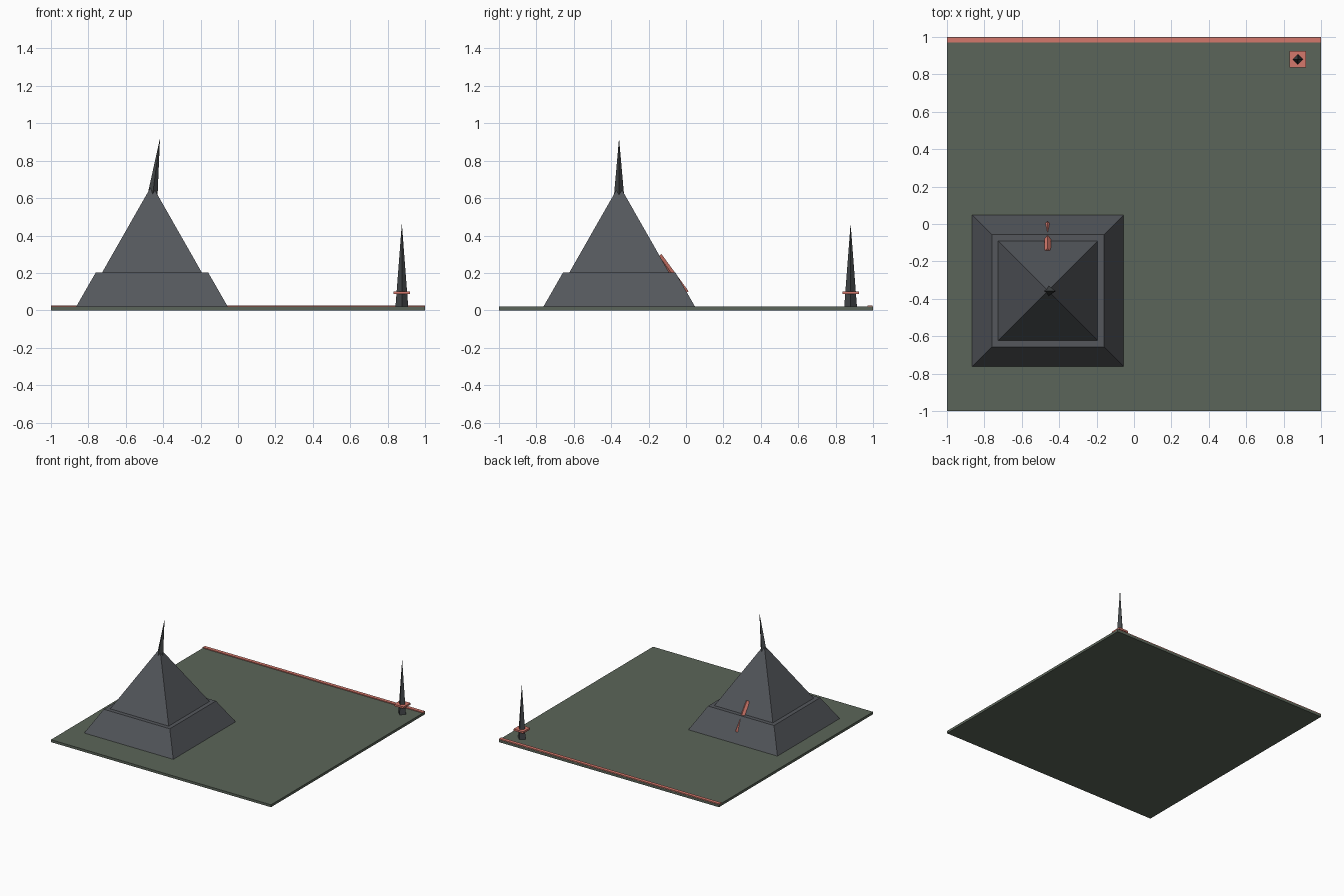
import bpy
import bmesh
from mathutils import Vector

if "Cube" in bpy.data.objects:
    bpy.data.objects.remove(bpy.data.objects["Cube"])


def material(name, rgb):
    m = bpy.data.materials.new(name)
    m.diffuse_color = (*rgb, 1)
    m.use_nodes = True
    m.node_tree.nodes["Principled BSDF"].inputs["Base Color"].default_value = m.diffuse_color
    return m


GREEN = material("moss green", (0.105, 0.130, 0.100))
GREY = material("slate grey", (0.089, 0.095, 0.107))
DARK = material("dark slate", (0.058, 0.064, 0.068))
RED = material("coral red", (0.66, 0.19, 0.15))


def finish(name, bm, mat):
    bmesh.ops.recalc_face_normals(bm, faces=bm.faces)
    mesh = bpy.data.meshes.new(name)
    bm.to_mesh(mesh)
    bm.free()
    mesh.materials.append(mat)
    obj = bpy.data.objects.new(name, mesh)
    bpy.context.collection.objects.link(obj)
    return obj


def box(name, lo, hi, mat):
    lo, hi = Vector(lo), Vector(hi)
    bm = bmesh.new()
    bmesh.ops.create_cube(bm, size=1)
    bmesh.ops.scale(bm, vec=hi - lo, verts=bm.verts)
    bmesh.ops.translate(bm, vec=(lo + hi) / 2, verts=bm.verts)
    return finish(name, bm, mat)


def stepped_pyramid(name, cx, cy, rings, mat):
    """Stack of square rings (half width, z); half width 0 closes to an apex."""
    bm = bmesh.new()
    prev = None
    for h, z in rings:
        if h == 0:
            tip = bm.verts.new((cx, cy, z))
            for i in range(4):
                bm.faces.new((prev[i], prev[(i + 1) % 4], tip))
            break
        ring = [bm.verts.new((cx + sx * h, cy + sy * h, z))
                for sx, sy in ((-1, -1), (1, -1), (1, 1), (-1, 1))]
        if prev is None:
            bm.faces.new(ring[::-1])
        else:
            for i in range(4):
                j = (i + 1) % 4
                bm.faces.new((prev[i], prev[j], ring[j], ring[i]))
        prev = ring
    return finish(name, bm, mat)


def spike(name, start, end, r1, r2, mat):
    """Four-sided spike or rod with a diamond section between two points."""
    start, end = Vector(start), Vector(end)
    axis = end - start
    bm = bmesh.new()
    bmesh.ops.create_cone(bm, cap_ends=True, segments=4, radius1=r1,
                          radius2=r2, depth=axis.length)
    bmesh.ops.remove_doubles(bm, verts=bm.verts, dist=1e-5)
    obj = finish(name, bm, mat)
    obj.rotation_mode = 'QUATERNION'
    obj.rotation_quaternion = Vector((0, 0, 1)).rotation_difference(axis)
    obj.location = (start + end) / 2
    return obj


# ground slab and the painted strip along its back edge
box("ground_slab", (-1, -1, 0), (1, 1, 0.02), GREEN)
box("back_strip", (-1, 0.97, 0.016), (1, 0.998, 0.027), RED)

# large stepped pyramid with a leaning spire
stepped_pyramid("pyramid", -0.46, -0.357,
                [(0.405, 0.02), (0.30, 0.203), (0.266, 0.203), (0, 0.67)], GREY)
spike("leaning_spire", (-0.457, -0.358, 0.615), (-0.417, -0.358, 0.92),
      0.027, 0, DARK)

# rod lying on the back slope
spike("slope_rod", (-0.462, -0.145, 0.291), (-0.462, 0.0, 0.092),
      0.017, 0.017, RED)

# small corner obelisk with its collar
spike("obelisk", (0.876, 0.88, 0.02), (0.876, 0.88, 0.465), 0.034, 0, DARK)
box("obelisk_collar", (0.832, 0.836, 0.086), (0.92, 0.924, 0.101), RED)
